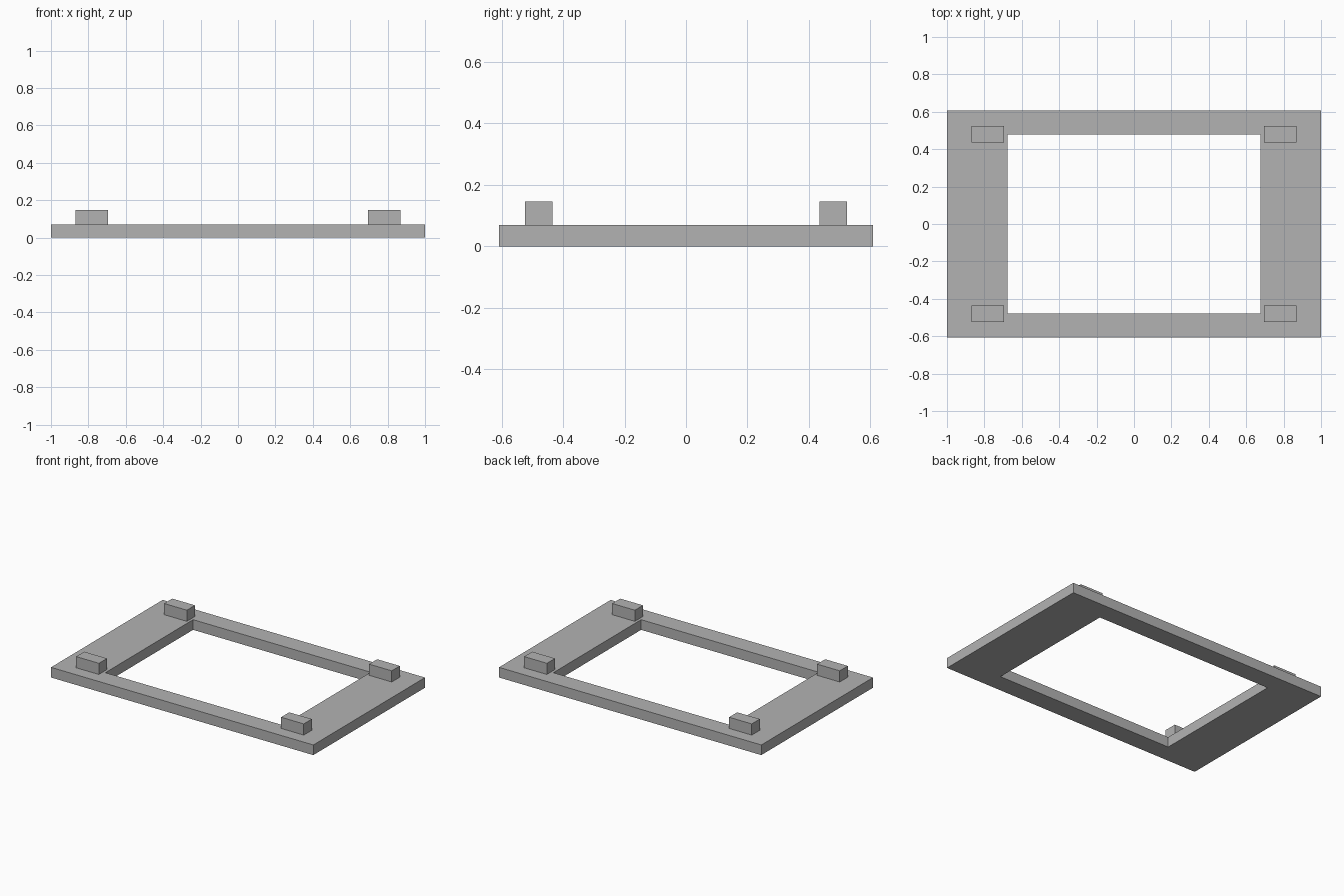
import bpy
import bmesh

if "Cube" in bpy.data.objects:
    bpy.data.objects.remove(bpy.data.objects["Cube"], do_unlink=True)

grey = bpy.data.materials.new("plain grey")
grey.use_nodes = True
colour = (0.45, 0.45, 0.45, 1)
grey.diffuse_color = colour
grey.node_tree.nodes["Principled BSDF"].inputs["Base Color"].default_value = colour

HALF_X, HALF_Y, THICK = 1.0, 0.608, 0.07
HOLE_X, HOLE_Y = 0.677, 0.478


def add_object(name, bm):
    bmesh.ops.recalc_face_normals(bm, faces=bm.faces)
    mesh = bpy.data.meshes.new(name)
    bm.to_mesh(mesh)
    bm.free()
    mesh.materials.append(grey)
    obj = bpy.data.objects.new(name, mesh)
    bpy.context.collection.objects.link(obj)
    return obj


# Rectangular frame: a flat ring between two rectangles, extruded upwards
bm = bmesh.new()
corners = [(-1, -1), (1, -1), (1, 1), (-1, 1)]
outer = [bm.verts.new((x * HALF_X, y * HALF_Y, 0)) for x, y in corners]
inner = [bm.verts.new((x * HOLE_X, y * HOLE_Y, 0)) for x, y in corners]
ring = []
for i in range(4):
    j = (i + 1) % 4
    ring.append(bm.faces.new((outer[i], outer[j], inner[j], inner[i])))
raised = bmesh.ops.extrude_face_region(bm, geom=ring, use_keep_orig=True)
top = [v for v in raised["geom"] if isinstance(v, bmesh.types.BMVert)]
bmesh.ops.translate(bm, verts=top, vec=(0, 0, THICK))
add_object("base_frame", bm)

# Four blocks standing on the frame corners
BLOCK_SIZE = (0.173, 0.088, 0.077)
for side, sx in (("left", 1), ("right", -1)):
    for end, sy in (("front", -1), ("back", 1)):
        bm = bmesh.new()
        bmesh.ops.create_cube(bm, size=1)
        bmesh.ops.scale(bm, verts=bm.verts, vec=BLOCK_SIZE)
        block = add_object(f"{end}_{side}_block", bm)
        block.location = (sx * 0.781, sy * 0.479, THICK + BLOCK_SIZE[2] / 2)
